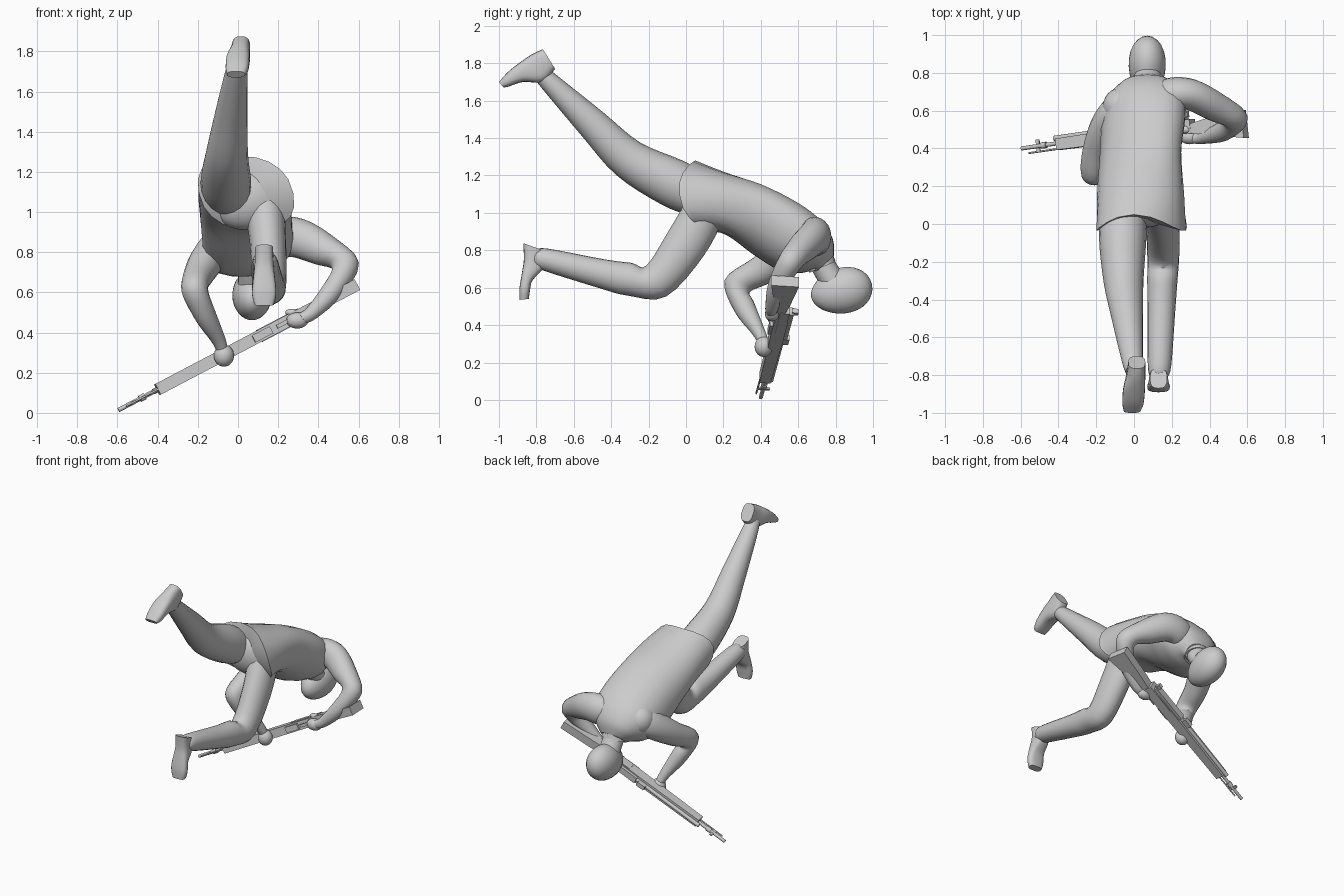
import bpy, bmesh, math
from mathutils import Vector as V, Matrix

grey = bpy.data.materials.new("plain_grey")
grey.diffuse_color = (0.6, 0.6, 0.6, 1)


def finish(name, bm, angle=40):
    bm.normal_update()
    bmesh.ops.recalc_face_normals(bm, faces=bm.faces)
    if bm.calc_volume(signed=True) < 0:
        bmesh.ops.reverse_faces(bm, faces=bm.faces)
    me = bpy.data.meshes.new(name)
    bm.to_mesh(me)
    bm.free()
    me.materials.append(grey)
    for p in me.polygons:
        p.use_smooth = True
    me.set_sharp_from_angle(angle=math.radians(angle))
    ob = bpy.data.objects.new(name, me)
    bpy.context.collection.objects.link(ob)
    return ob


def catmull(a, b, c, d, t):
    return 0.5 * (2 * b + (c - a) * t + (2 * a - 5 * b + 4 * c - d) * t * t
                  + (3 * b - a - 3 * c + d) * t ** 3)


def loft(name, rings, n=20, steps=4, power=1.0):
    """Rings are (centre, side axis, up axis, offset of the two sides)."""
    full = []
    last = len(rings) - 1
    for i in range(last):
        q = [rings[max(0, min(last, i + k))] for k in (-1, 0, 1, 2)]
        for s in range(steps):
            full.append([catmull(q[0][j], q[1][j], q[2][j], q[3][j], s / steps) for j in range(4)])
    full.append(rings[-1])
    bm = bmesh.new()
    loops = []
    for c, a, b, o in full:
        loop = []
        for k in range(n):
            t = 2 * math.pi * k / n
            x = math.copysign(abs(math.cos(t)) ** power, math.cos(t))
            y = math.copysign(abs(math.sin(t)) ** power, math.sin(t))
            loop.append(bm.verts.new(c + a * x + b * y + o * x * x))
        loops.append(loop)
    for r, s in zip(loops, loops[1:]):
        for k in range(n):
            bm.faces.new((r[k], r[(k + 1) % n], s[(k + 1) % n], s[k]))
    caps = [bm.faces.new(loops[0]), bm.faces.new(loops[-1])]
    bm.normal_update()
    bmesh.ops.poke(bm, faces=caps)
    return finish(name, bm)


def tube(name, pts, ref=(1, 0, 0)):
    """Limb along points (x, y, z, side radius, other radius)."""
    rings = []
    for i, p in enumerate(pts):
        t = (V(pts[min(i + 1, len(pts) - 1)][:3]) - V(pts[max(i - 1, 0)][:3])).normalized()
        a = (V(ref) - t * t.dot(V(ref))).normalized()
        rings.append((V(p[:3]), a * p[3], t.cross(a) * p[4], V((0, 0, 0))))
    return loft(name, rings)


def profile(name, secs, power=1.0):
    """Sections (top y, top z, bottom y, bottom z, x, half width, side y shift, side lift, lean)."""
    rings = []
    for ty, tz, by, bz, x, hw, sag, lift, lean in secs:
        rings.append((V((x, (ty + by) / 2, (tz + bz) / 2)), V((hw, 0, lift)),
                      V((lean, (ty - by) / 2, (tz - bz) / 2)), V((0, sag, 0))))
    return loft(name, rings, power=power)


def ball(name, c, r, rot=(0, 0, 0), taper=0):
    bm = bmesh.new()
    bmesh.ops.create_uvsphere(bm, u_segments=24, v_segments=16, radius=1)
    for v in bm.verts:
        k = 1 + taper * v.co.y
        v.co = V((v.co.x * r[0] * k, v.co.y * r[1], v.co.z * r[2] * k))
    ob = finish(name, bm, 60)
    ob.location = c
    ob.rotation_euler = rot


# jacket, from hem to collar
profile("jacket", [
    (0.05, 1.28, 0.10, 0.91, 0.04, 0.235, -0.11, 0, -0.04),
    (0.20, 1.22, 0.22, 0.88, 0.035, 0.23, -0.05, 0.01, 0),
    (0.40, 1.15, 0.36, 0.78, 0.035, 0.215, 0, 0.03, 0.02),
    (0.60, 1.05, 0.49, 0.70, 0.05, 0.22, 0, 0.03, 0.02),
    (0.72, 0.96, 0.60, 0.68, 0.065, 0.205, 0, 0.02, 0.01),
    (0.785, 0.86, 0.67, 0.69, 0.07, 0.145, 0, 0.01, 0),
    (0.79, 0.77, 0.69, 0.68, 0.072, 0.09, 0, 0, 0)], 0.85)
tube("collar", [(0.072, 0.70, 0.78, .09, .08), (0.072, 0.73, 0.71, .088, .076)])
tube("neck", [(0.072, 0.70, 0.78, .075, .065), (0.072, 0.75, 0.69, .072, .066), (0.072, 0.81, 0.60, .075, .07)])
ball("head", (0.07, 0.832, 0.583), (0.098, 0.166, 0.122), (math.radians(12), 0, 0), 0.1)
ball("pelvis", (0.04, 0.08, 1.06), (0.19, 0.10, 0.15))

# legs
tube("raised_leg", [
    (-0.02, 0.24, 1.04, .09, .09), (-0.055, 0.06, 1.10, .12, .12), (-0.06, -0.08, 1.165, .125, .13),
    (-0.055, -0.31, 1.29, .105, .108), (-0.035, -0.5, 1.475, .083, .085),
    (-0.01, -0.71, 1.68, .058, .056), (0, -0.78, 1.75, .045, .045)])
tube("bent_leg", [
    (0.13, 0.12, 1.05, .10, .11), (0.15, 0.0, 0.835, .09, .115),
    (0.155, -0.16, 0.635, .085, .098), (0.15, -0.30, 0.645, .08, .088),
    (0.145, -0.45, 0.675, .074, .078), (0.135, -0.75, 0.75, .062, .06),
    (0.13, -0.81, 0.76, .045, .045)])

# shoes, from heel to toe (sole edge first)
profile("raised_shoe", [
    (-0.765, 1.875, -0.70, 1.77, 0.015, .045, 0, 0, 0),
    (-0.82, 1.85, -0.765, 1.70, 0.01, .05, 0, 0, 0),
    (-0.88, 1.81, -0.87, 1.70, 0.0, .058, 0, 0, 0),
    (-0.95, 1.755, -0.95, 1.675, -0.005, .056, 0, 0, 0),
    (-1.0, 1.70, -0.975, 1.67, -0.01, .045, 0, 0, 0)], 0.7)
profile("bent_shoe", [
    (-0.87, 0.838, -0.765, 0.80, 0.13, .045, 0, 0, 0),
    (-0.867, 0.75, -0.755, 0.715, 0.13, .048, 0, 0, 0),
    (-0.877, 0.68, -0.82, 0.64, 0.13, .055, 0, 0, 0),
    (-0.89, 0.60, -0.835, 0.58, 0.13, .06, 0, 0, 0),
    (-0.89, 0.535, -0.84, 0.54, 0.13, .048, 0, 0, 0)], 0.7)

# arms
tube("left_arm", [
    (0.10, 0.64, 0.84, .08, .08), (0.20, 0.685, 0.87, .09, .105), (0.30, 0.685, 0.87, .083, .098),
    (0.43, 0.62, 0.81, .078, .082), (0.535, 0.555, 0.735, .065, .068),
    (0.47, 0.49, 0.61, .053, .052), (0.37, 0.46, 0.50, .036, .036),
    (0.32, 0.455, 0.47, .03, .03)], (0, 1, 0))
tube("right_arm", [
    (0.02, 0.63, 0.86, .06, .07), (-0.08, 0.60, 0.84, .085, .10), (-0.14, 0.53, 0.78, .085, .095),
    (-0.195, 0.40, 0.69, .075, .08), (-0.215, 0.275, 0.61, .066, .075),
    (-0.17, 0.31, 0.50, .056, .058), (-0.10, 0.385, 0.37, .036, .036),
    (-0.08, 0.41, 0.32, .03, .03)])
ball("right_shoulder", (-0.075, 0.62, 0.85), (0.09, 0.10, 0.10))
ball("left_hand", (0.295, 0.46, 0.46), (0.055, 0.038, 0.04))
ball("left_thumb", (0.27, 0.50, 0.50), (0.035, 0.02, 0.018))
ball("right_hand", (-0.07, 0.415, 0.285), (0.05, 0.048, 0.055))

# rifle, in its own frame: l from muzzle to butt, w across, h up
E1 = V((1.18, 0.17, 0.62)).normalized()
E3 = (V((0, 1, 0)) - E1 * E1.y).normalized()
E2 = E3.cross(E1)
M = Matrix((E1, E2, E3)).transposed().to_4x4()
M.translation = V((-0.595, 0.40, 0.014))


def plate(name, outline, w, off=0):
    bm = bmesh.new()
    lo = [bm.verts.new((l, off - w / 2, h)) for l, h in outline]
    hi = [bm.verts.new((l, off + w / 2, h)) for l, h in outline]
    bm.faces.new(lo)
    bm.faces.new(hi)
    for i in range(len(lo)):
        j = (i + 1) % len(lo)
        bm.faces.new((lo[i], lo[j], hi[j], hi[i]))
    finish(name, bm, 20).matrix_world = M


def box(name, l0, l1, h0, h1, w, off=0):
    plate(name, [(l0, h0), (l1, h0), (l1, h1), (l0, h1)], w, off)


def rod(name, l0, l1, h, r):
    bm = bmesh.new()
    bmesh.ops.create_cone(bm, cap_ends=True, segments=12, radius1=r, radius2=r, depth=l1 - l0,
                          matrix=Matrix.Translation(((l0 + l1) / 2, 0, h)) @ Matrix.Rotation(math.pi / 2, 4, 'Y'))
    finish(name, bm).matrix_world = M


plate("rifle_stock", [
    (0.22, -.036), (0.22, .024), (0.72, .03), (0.93, .028), (1.02, .0), (1.12, .015),
    (1.34, .035), (1.34, -.115), (1.15, -.075), (1.03, -.05), (0.90, -.045), (0.80, -.045)], 0.06)
rod("barrel", 0, 0.8, 0, .011)
rod("cleaning_rod", 0.04, 0.3, -.03, .005)
rod("gas_tube", 0.2, 0.75, .028, .014)
rod("muzzle_ring", 0.12, 0.15, 0, .017)
box("front_sight", 0.09, 0.11, -.03, .035, .01)
box("rear_sight", 0.64, 0.70, .02, .065, .03)
box("receiver", 0.72, 1.0, .015, .05, .045)
box("receiver_side", 0.80, 1.03, -.025, .025, .066)
box("receiver_sight", 0.98, 1.01, .04, .075, .025)
box("magazine", 0.76, 0.86, -.06, -.03, .04)
box("trigger_guard", 0.89, 0.96, -.075, -.065, .02)
box("trigger", 0.93, 0.94, -.07, -.04, .01)
